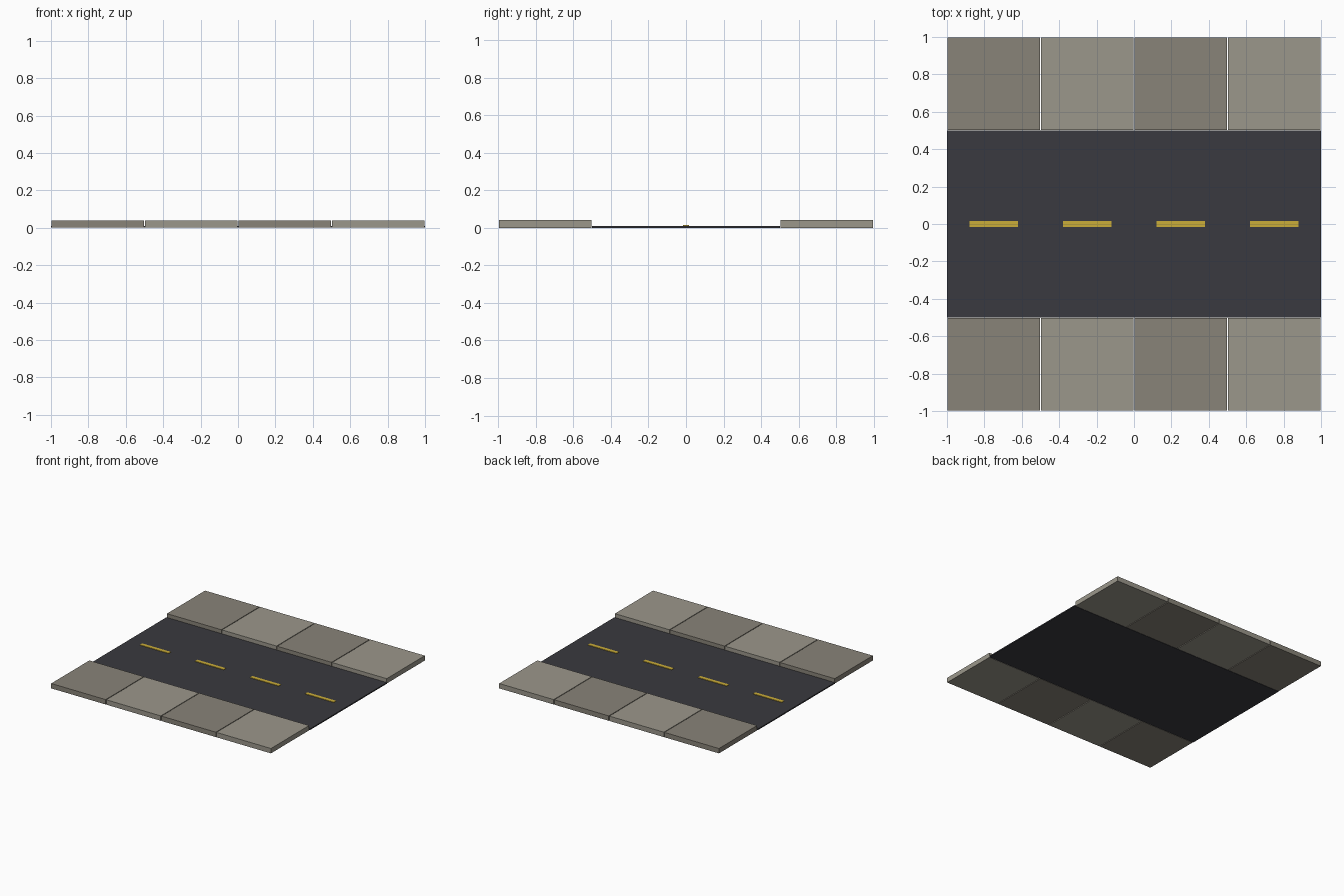
import bpy
import bmesh

if "Cube" in bpy.data.objects:
    bpy.data.objects.remove(bpy.data.objects["Cube"])


def material(name, rgb):
    m = bpy.data.materials.new(name)
    m.diffuse_color = (*rgb, 1)
    m.use_nodes = True
    m.node_tree.nodes["Principled BSDF"].inputs["Base Color"].default_value = m.diffuse_color
    return m


def box(name, x, y, z, mat):
    """Box from (min, max) pairs on each axis."""
    bm = bmesh.new()
    bmesh.ops.create_cube(bm, size=1)
    for v in bm.verts:
        v.co = [r[1] if c > 0 else r[0] for c, r in zip(v.co, (x, y, z))]
    mesh = bpy.data.meshes.new(name)
    bm.to_mesh(mesh)
    bm.free()
    mesh.materials.append(mat)
    ob = bpy.data.objects.new(name, mesh)
    bpy.context.collection.objects.link(ob)
    return ob


asphalt = material("asphalt", (0.042, 0.042, 0.05))
yellow = material("yellow_paint", (0.60, 0.42, 0.04))
dark_stone = material("dark_stone", (0.25, 0.23, 0.19))
light_stone = material("light_stone", (0.33, 0.31, 0.26))

# Road surface
box("road", (-1, 1), (-0.5, 0.5), (0, 0.01), asphalt)

for i in range(4):
    cx = -0.75 + 0.5 * i
    # Centre line dash
    box(f"lane_dash_{i + 1}", (cx - 0.13, cx + 0.13), (-0.015, 0.015), (0.008, 0.014), yellow)
    # Pavement slabs on both sides, alternating in tone
    stone = light_stone if i % 2 else dark_stone
    for side, cy in (("front", -0.75), ("back", 0.75)):
        box(f"pavement_slab_{side}_{i + 1}", (cx - 0.247, cx + 0.247),
            (cy - 0.247, cy + 0.247), (0, 0.04), stone)
